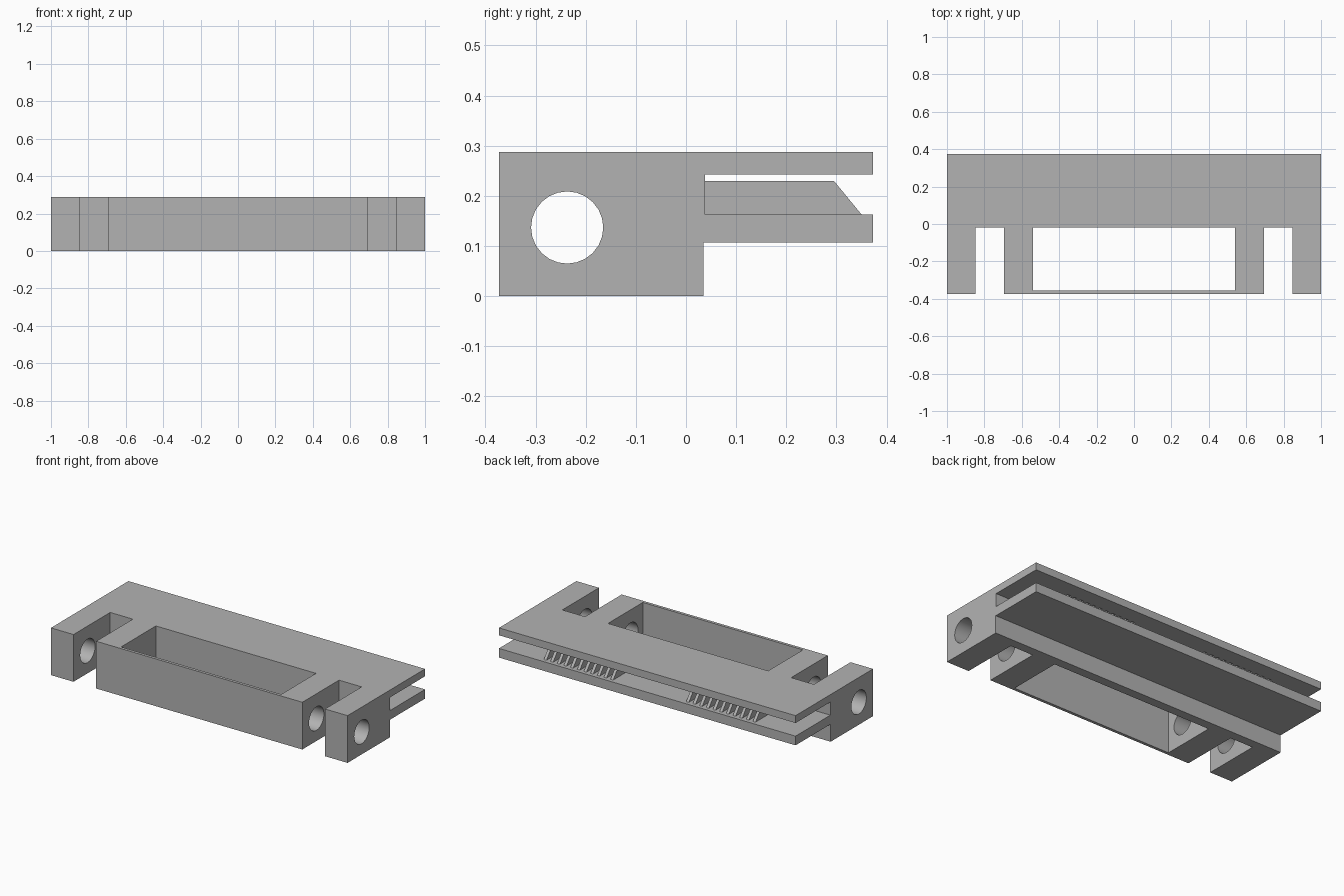
import bpy, bmesh
from math import radians

cube = bpy.data.objects.get("Cube")
if cube:
    bpy.data.objects.remove(cube, do_unlink=True)

grey = bpy.data.materials.new("plain grey")
grey.use_nodes = True
colour = (0.45, 0.45, 0.45, 1)
grey.diffuse_color = colour
grey.node_tree.nodes["Principled BSDF"].inputs["Base Color"].default_value = colour


def link(name, bm):
    bmesh.ops.recalc_face_normals(bm, faces=bm.faces)
    mesh = bpy.data.meshes.new(name)
    bm.to_mesh(mesh)
    bm.free()
    mesh.materials.append(grey)
    ob = bpy.data.objects.new(name, mesh)
    bpy.context.collection.objects.link(ob)
    return ob


def extrude_x(name, profile, x0, x1):
    """Sweep a y-z outline from x0 to x1."""
    bm = bmesh.new()
    face = bm.faces.new([bm.verts.new((x0, y, z)) for y, z in profile])
    new = bmesh.ops.extrude_face_region(bm, geom=[face])["geom"]
    verts = [g for g in new if isinstance(g, bmesh.types.BMVert)]
    bmesh.ops.translate(bm, verts=verts, vec=(x1 - x0, 0, 0))
    return link(name, bm)


def box(name, x0, x1, y0, y1, z0, z1):
    return extrude_x(name, [(y0, z0), (y1, z0), (y1, z1), (y0, z1)], x0, x1)


def cut(target, cutter):
    cutter.hide_render = True
    mod = target.modifiers.new("cut", "BOOLEAN")
    mod.operation = "DIFFERENCE"
    mod.solver = "EXACT"
    mod.object = cutter
    bpy.context.view_layer.objects.active = target
    bpy.ops.object.modifier_apply(modifier=mod.name)
    bpy.data.objects.remove(cutter, do_unlink=True)


# Body: block with two long lips forming a slot at the back
BACK, WALL = 0.373, 0.038
body = extrude_x("body", [
    (-BACK, 0), (0.035, 0), (0.035, 0.107), (BACK, 0.107), (BACK, 0.163),
    (WALL, 0.163), (WALL, 0.243), (BACK, 0.243), (BACK, 0.288), (-BACK, 0.288),
], -1, 1)

# Central window and the two hinge notches
cut(body, box("window_cutter", -0.54, 0.54, -0.355, -0.02, -0.1, 0.4))
for side in (-1, 1):
    a, b = sorted((side * 0.695, side * 0.848))
    cut(body, box("notch_cutter", a, b, -0.5, -0.02, -0.1, 0.4))

# Round pin hole through all the lugs
bpy.ops.mesh.primitive_cylinder_add(
    vertices=24, radius=0.072, depth=2.4,
    location=(0, -0.237, 0.137), rotation=(0, radians(90), 0))
cut(body, bpy.context.object)
body.data.materials.clear()
body.data.materials.append(grey)

bpy.ops.object.select_all(action="DESELECT")
body.select_set(True)
bpy.context.view_layer.objects.active = body
bpy.ops.object.shade_smooth_by_angle(angle=radians(30))

# Two rows of thin sloped ribs standing in the slot
rib = [(WALL, 0.163), (0.35, 0.163), (0.295, 0.23), (WALL, 0.23)]
COUNT, FIRST, LAST, HALF = 11, 0.255, 0.705, 0.009
for side, word in ((-1, "right"), (1, "left")):
    for i in range(COUNT):
        x = side * (FIRST + (LAST - FIRST) * i / (COUNT - 1))
        extrude_x(f"{word}_rib_{i + 1}", rib, x - HALF, x + HALF)
